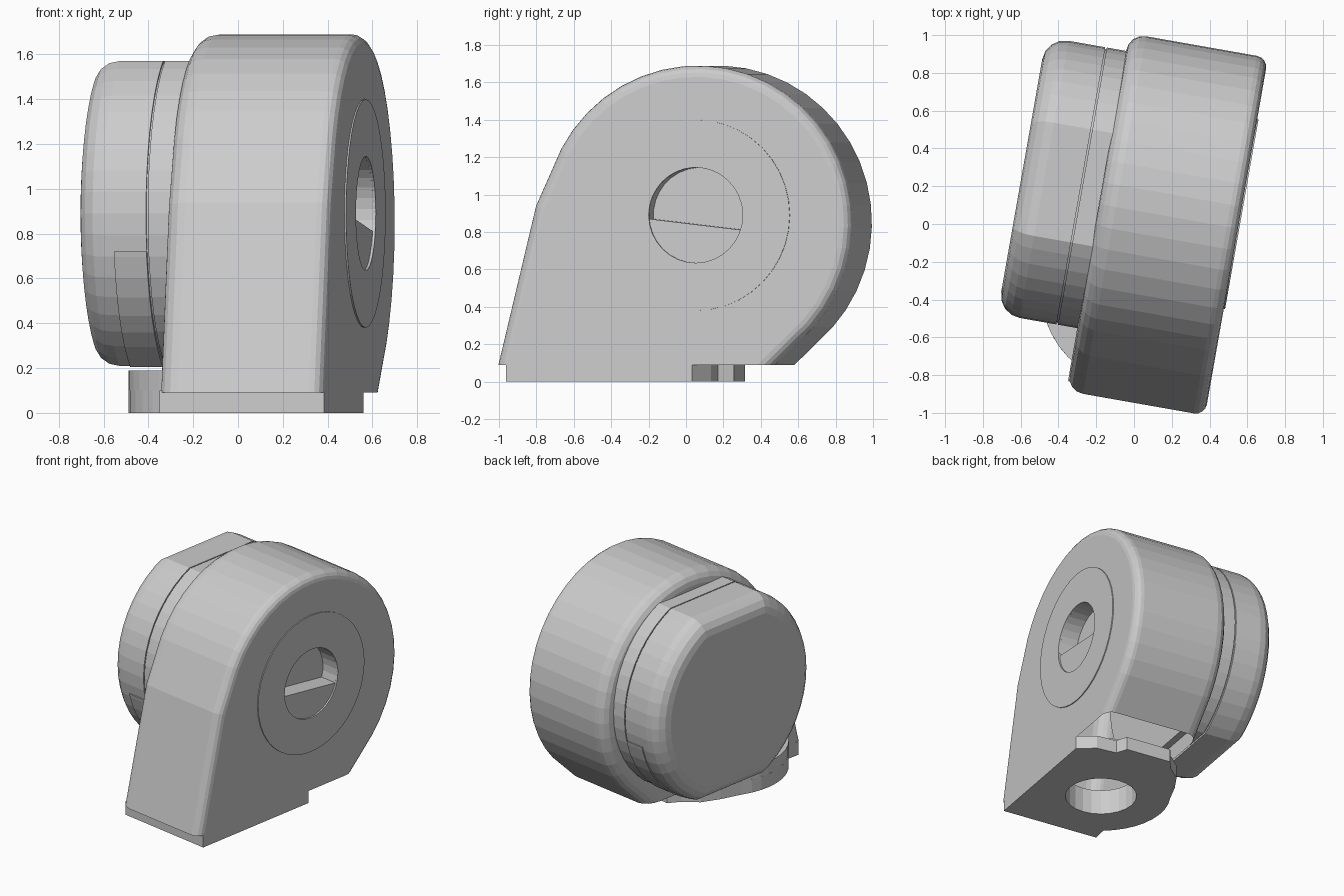
import bpy, bmesh
from math import sin, cos, radians, sqrt
from mathutils import Matrix

if "Cube" in bpy.data.objects:
    bpy.data.objects.remove(bpy.data.objects["Cube"])

TURN = Matrix.Rotation(radians(-10), 4, 'Z')   # whole unit is turned about z
CV, CZ = 0.15, 0.89                            # shaft axis (y, z) before the turn


def arc(cx, cy, r, a0, a1, n):
    return [(cx + r * cos(radians(a0 + (a1 - a0) * i / n)),
             cy + r * sin(radians(a0 + (a1 - a0) * i / n))) for i in range(n + 1)]


def circle(cx, cy, r, n=40):
    return arc(cx, cy, r, 0, 360, n)[:-1]


def prism(name, profile, axis, lo, hi, bevel_lo=0, bevel_hi=0, cut_z=None):
    """Extrude a closed profile along x or z, round its end rims, trim the underside."""
    place = (lambda p, h: (h, p[0], p[1])) if axis == 'x' else (lambda p, h: (p[0], p[1], h))
    bm = bmesh.new()
    a = [bm.verts.new(place(p, lo)) for p in profile]
    b = [bm.verts.new(place(p, hi)) for p in profile]
    n = len(profile)
    caps = [bm.faces.new(a), bm.faces.new(b)]
    rims = [list(f.edges) for f in caps]
    for i in range(n):
        j = (i + 1) % n
        bm.faces.new((a[i], a[j], b[j], b[i]))
    bmesh.ops.recalc_face_normals(bm, faces=bm.faces)
    for rim, size in zip(rims, (bevel_lo, bevel_hi)):
        if size:
            bmesh.ops.bevel(bm, geom=rim, offset=size, segments=4, profile=0.5,
                            affect='EDGES', clamp_overlap=False)
    if cut_z is not None:
        geom = bm.verts[:] + bm.edges[:] + bm.faces[:]
        res = bmesh.ops.bisect_plane(bm, geom=geom, plane_co=(0, 0, cut_z),
                                     plane_no=(0, 0, 1), clear_inner=True)
        edges = [e for e in res['geom_cut'] if isinstance(e, bmesh.types.BMEdge)]
        bmesh.ops.holes_fill(bm, edges=edges, sides=0)
        bmesh.ops.recalc_face_normals(bm, faces=bm.faces)
    bm.transform(TURN)
    me = bpy.data.meshes.new(name)
    bm.to_mesh(me)
    bm.free()
    ob = bpy.data.objects.new(name, me)
    bpy.context.collection.objects.link(ob)
    return ob


def cut(ob, cutters):
    bpy.context.view_layer.objects.active = ob
    for c in cutters:
        m = ob.modifiers.new("cut", 'BOOLEAN')
        m.operation, m.solver, m.object = 'DIFFERENCE', 'EXACT', c
        bpy.ops.object.modifier_apply(modifier=m.name)


def clipped_circle(r, z0, z1):
    """Circle about the shaft axis with flats at z0 and z1."""
    pts = []
    top, bot = z1 - CZ, z0 - CZ
    for y, z in circle(0, 0, r, 48):
        if bot < z < top:
            pts.append((CV + y, CZ + z))
    wt, wb = sqrt(r * r - top * top), sqrt(r * r - bot * bot)
    right = sorted([p for p in pts if p[0] > CV], key=lambda p: p[1])
    left = sorted([p for p in pts if p[0] < CV], key=lambda p: -p[1])
    return ([(CV + wb, z0)] + right + [(CV + wt, z1), (CV - wt, z1)]
            + left + [(CV - wb, z0)])


# main housing: round drum with a sloping front wall
housing_profile = ([(0.28, -0.2), (0.57, 0.09)] + arc(CV, 0.85, 0.84, -50, 160, 26)
                   + [(-0.728, 0.94), (-0.93, 0.1), (-1.0, -0.2)])
housing = prism("housing", housing_profile, 'x', -0.20, 0.546, 0.09, 0.06, cut_z=0.09)

# hub disc on the right face
hub = prism("hub_disc", circle(CV, CZ, 0.51), 'x', 0.50, 0.553)

# rear drum: boss, recessed seam, rounded cover with flats, lower flap
drum = clipped_circle(0.745, 0.21, 1.57)
prism("drum_boss", drum, 'x', -0.304, -0.15)
prism("drum_seam", clipped_circle(0.735, 0.22, 1.56), 'x', -0.35, -0.25)
prism("drum_cover", drum, 'x', -0.63, -0.312, 0.12, 0)
prism("cover_flap", clipped_circle(0.752, 0.205, 0.72), 'x', -0.46, -0.312)

# foot plate with a rounded lug
BX, BY = 0.06, -0.36
plate_profile = ([(-0.20, -0.88), (0.546, -0.88), (0.546, 0.13), (0.42, 0.21), (0.27, 0.22),
                  (0.23, 0.30), (-0.12, 0.30), (-0.17, 0.22), (-0.27, 0.13), (-0.33, 0.0)]
                 + arc(BX, BY, 0.485, 155, 238, 9))
plate = prism("foot_plate", plate_profile, 'z', 0, 0.1)
lug = prism("foot_lug", circle(BX, BY, 0.485), 'z', 0.1, 0.19)

# cutters: bolt hole, shaft socket with a D flat, shallow socket rim
bolt = prism("bolt_cutter", circle(BX, BY, 0.25, 24), 'z', -0.1, 0.24)
socket = prism("socket_cutter", arc(CV, CZ, 0.255, -18, 184.5, 18), 'x', 0.41, 0.62)
rim = prism("rim_cutter", circle(CV, CZ, 0.255, 32), 'x', 0.541, 0.63)
cut(housing, [bolt, socket, rim])
cut(hub, [socket, rim])
cut(plate, [bolt])
cut(lug, [bolt])
for c in (bolt, socket, rim):
    bpy.data.objects.remove(c)
